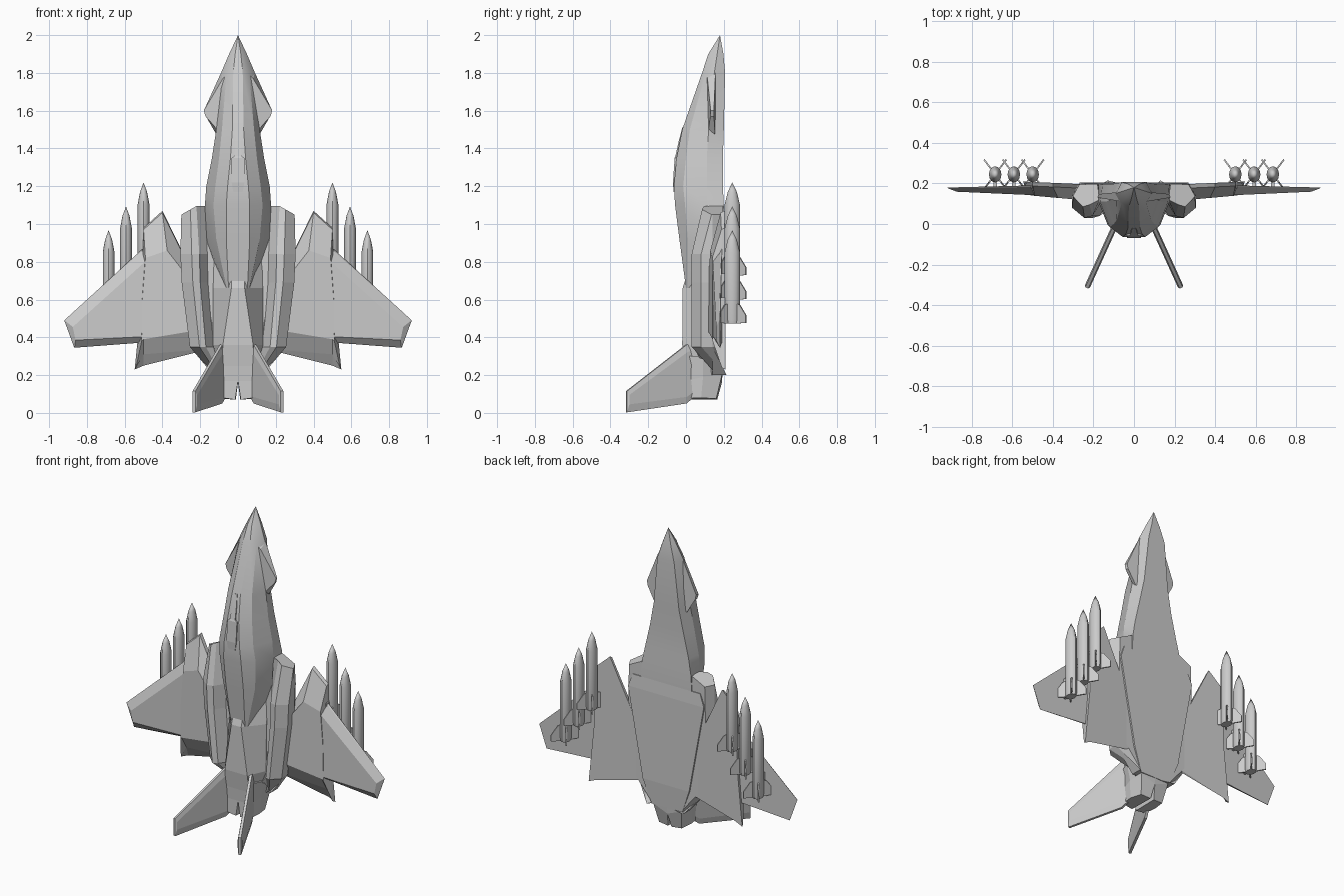
import bpy, bmesh, math
from mathutils import Vector


def loft(name, rings, mirror=False, smooth=None):
    """Skin a list of equal-length 3D rings (a 1-point ring makes a tip)."""
    bm = bmesh.new()
    loops = [[bm.verts.new(p) for p in r] for r in rings]
    for a, b in zip(loops, loops[1:]):
        n = max(len(a), len(b))
        for i in range(n):
            j = (i + 1) % n
            if len(a) == 1:
                bm.faces.new((a[0], b[i], b[j]))
            elif len(b) == 1:
                bm.faces.new((a[i], a[j], b[0]))
            else:
                bm.faces.new((a[i], a[j], b[j], b[i]))
    for end in (loops[0], loops[-1]):
        if len(end) > 2:
            bm.faces.new(end)
    bmesh.ops.recalc_face_normals(bm, faces=bm.faces)
    me = bpy.data.meshes.new(name)
    bm.to_mesh(me)
    bm.free()
    ob = bpy.data.objects.new(name, me)
    bpy.context.collection.objects.link(ob)
    if mirror:
        m = ob.modifiers.new("mirror", 'MIRROR')
        m.use_mirror_merge = False
    if smooth:
        bpy.ops.object.select_all(action='DESELECT')
        ob.select_set(True)
        bpy.context.view_layer.objects.active = ob
        bpy.ops.object.shade_smooth_by_angle(angle=math.radians(smooth))
    return ob


def sym(z, half):
    """Closed ring at height z from (x, y) points on the right half."""
    return [(x, y, z) for x, y in half] + [(-x, y, z) for x, y in reversed(half)]


def plate(pts, yfun):
    return [(x, yfun(x), z) for x, z in pts]


# Forward fuselage with pointed nose
loft("forward_fuselage", [
    [(0, 0.18, 2.0)],
    sym(1.9, [(0.015, 0.118), (0.03, 0.135), (0.047, 0.165), (0.03, 0.198)]),
    sym(1.8, [(0.025, 0.085), (0.06, 0.105), (0.09, 0.15), (0.06, 0.207)]),
    sym(1.5, [(0.03, -0.02), (0.085, 0.02), (0.115, 0.12), (0.09, 0.2)]),
    sym(1.35, [(0.04, -0.05), (0.10, 0.0), (0.138, 0.11), (0.12, 0.195)]),
    sym(1.2, [(0.055, -0.064), (0.12, -0.015), (0.168, 0.11), (0.155, 0.195)]),
    sym(1.1, [(0.062, -0.058), (0.13, -0.005), (0.175, 0.11), (0.175, 0.2)]),
    sym(0.92, [(0.062, -0.035), (0.115, 0.01), (0.17, 0.12), (0.185, 0.2)]),
    sym(0.66, [(0.05, 0.0), (0.06, 0.01), (0.08, 0.12), (0.1, 0.19)]),
], smooth=25)

# Canopy fairing on the upper nose
loft("canopy_fairing", [
    [(x, y, z) for x, y in [(-w, t), (w, t), (w, t + .05), (-w, t + .05)]]
    for w, t, z in [(0.008, -0.02, 1.51), (0.015, -0.038, 1.44), (0.018, -0.056, 1.36),
                    (0.034, -0.06, 1.35), (0.034, -0.069, 1.22), (0.025, -0.066, 1.17)]])

# Nose strakes
loft("nose_strake", [
    plate([(0.05, 1.82), (0.09, 1.8), (0.175, 1.6), (0.17, 1.57), (0.115, 1.475), (0.05, 1.47)],
          lambda x: 0.165 - 0.1 * x),
    plate([(0.05, 1.80), (0.08, 1.77), (0.181, 1.6), (0.172, 1.57), (0.11, 1.5), (0.05, 1.5)],
          lambda x: 0.10 + 0.17 * x)], mirror=True)

# Flat belly and raised spine of the rear fuselage
loft("belly_plate", [
    sym(z, [(w - 0.05, y0), (w, y0 + 0.04), (w, y1)])
    for z, w, y0, y1 in [(1.0, 0.24, 0.13, 0.2), (0.92, 0.27, 0.11, 0.205),
                         (0.35, 0.165, 0.1, 0.205), (0.2, 0.11, 0.1, 0.195)]])
loft("rear_spine", [
    sym(z, [(w, y), (s, ys), (s + 0.02, 0.19)])
    for z, w, y, s, ys in [(0.9, 0.03, 0.06, 0.13, 0.12), (0.66, 0.035, -0.018, 0.13, 0.1),
                           (0.36, 0.08, -0.02, 0.13, 0.09), (0.24, 0.085, -0.005, 0.1, 0.08)]])

# Twin exhaust housings
loft("exhaust_housing", [
    [(0.0, -0.01, 0.3), (0.085, -0.01, 0.3), (0.13, 0.09, 0.3), (0.12, 0.195, 0.3), (0.0, 0.2, 0.3)],
    [(0.0, 0.0, 0.17), (0.088, 0.0, 0.17), (0.105, 0.09, 0.19), (0.1, 0.19, 0.2), (0.0, 0.19, 0.16)],
    [(0.015, 0.0, 0.07), (0.085, 0.0, 0.08), (0.095, 0.08, 0.08), (0.08, 0.16, 0.075), (0.012, 0.165, 0.07)]],
    mirror=True)

# Engine intakes along the flanks
loft("engine_intake", [
    [(xi, yt + 0.01, z + dz), (xi + 0.4 * (xo - xi), yt, z + dz * .6), (xo, yt + 0.05, z),
     (xo, 0.14, z), (xo - 0.03, 0.195, z), (xi - 0.04, 0.195, z + dz), (xi - 0.05, 0.12, z + dz)]
    for z, dz, xi, xo, yt in [(1.05, 0.045, 0.22, 0.3, 0.085), (0.84, 0, 0.205, 0.305, 0.03),
                              (0.69, 0, 0.2, 0.298, 0.03), (0.35, 0, 0.17, 0.255, 0.03),
                              (0.2, 0, 0.09, 0.13, 0.165)]], mirror=True)

# Inner wing panels
loft("inner_wing", [
    plate([(0.4, 1.07), (0.5, 0.98), (0.51, 0.6), (0.547, 0.23), (0.5, 0.25), (0.14, 0.34), (0.2, 0.66)],
          lambda x: 0.185 + 0.045 * x),
    plate([(0.4, 1.06), (0.5, 0.97), (0.51, 0.6), (0.54, 0.24), (0.5, 0.31), (0.14, 0.34), (0.2, 0.66)],
          lambda x: 0.165 + 0.045 * x),
    plate([(0.375, 0.86), (0.49, 0.82), (0.507, 0.6), (0.51, 0.38), (0.5, 0.39), (0.2, 0.44), (0.22, 0.66)],
          lambda x: 0.095 + 0.09 * x)], mirror=True)

# Outer wing panels
loft("outer_wing", [
    plate([(0.47, 0.9), (0.92, 0.49), (0.867, 0.345), (0.47, 0.375)], lambda x: 0.203 - 0.025 * x),
    plate([(0.47, 0.89), (0.918, 0.49), (0.865, 0.348), (0.47, 0.378)], lambda x: 0.19 - 0.015 * x),
    plate([(0.47, 0.82), (0.875, 0.455), (0.86, 0.385), (0.47, 0.405)], lambda x: 0.12 + 0.045 * x)],
    mirror=True)

# Canted tail fins
root, span = Vector((0.09, 0.0, 0)), Vector((0.143, -0.315, 0))
normal = Vector((0.91, 0.41, 0))


def fin_ring(pts, off):
    return [root + span * s + normal * off + Vector((0, 0, z)) for s, z in pts]


edge = [(-0.15, 0.38), (0, 0.36), (1, 0.115), (1, 0.003), (0, 0.05), (-0.15, 0.09)]
face = [(-0.15, 0.34), (0, 0.32), (0.97, 0.095), (0.97, 0.045), (0, 0.085), (-0.15, 0.12)]
loft("tail_fin", [fin_ring(face, -0.014), fin_ring(edge, -0.008),
                  fin_ring(edge, 0.008), fin_ring(face, 0.014)], mirror=True)

# Three missiles under each wing, with crossed fins and a short pylon
for x, tip in [(0.5, 1.22), (0.593, 1.093), (0.685, 0.967)]:
    yc, base = 0.245, tip - 0.495

    def circle(r, z):
        return [(x + 0.031 * r * math.cos(a), yc + 0.04 * r * math.sin(a), z)
                for a in (math.tau * i / 12 for i in range(12))]

    loft("missile_body", [circle(0.9, base), circle(1, base + 0.02), circle(1, tip - 0.115),
                          circle(0.6, tip - 0.05), [(x, yc, tip)]], mirror=True, smooth=35)
    for sx, sy in [(1, 1), (1, -1), (-1, 1), (-1, -1)]:
        d = Vector((0.055 * sx, 0.073 * sy, 0))
        n = Vector((-0.073 * sy, 0.055 * sx, 0)).normalized() * 0.004
        prof = [(0.2, 0.11), (0.55, 0.1), (1, 0.045), (1, 0.005), (0.2, 0.0)]
        c = Vector((x, yc, base))
        loft("missile_fin", [[c + d * s + n * k + Vector((0, 0, z)) for s, z in prof]
                             for k in (-1, 1)], mirror=True)
    loft("missile_pylon", [[(x + a, y, z) for a, y in
                            [(-0.008, 0.175), (0.008, 0.175), (0.008, 0.23), (-0.008, 0.23)]]
                           for z in (base + 0.01, base + 0.14)], mirror=True)
